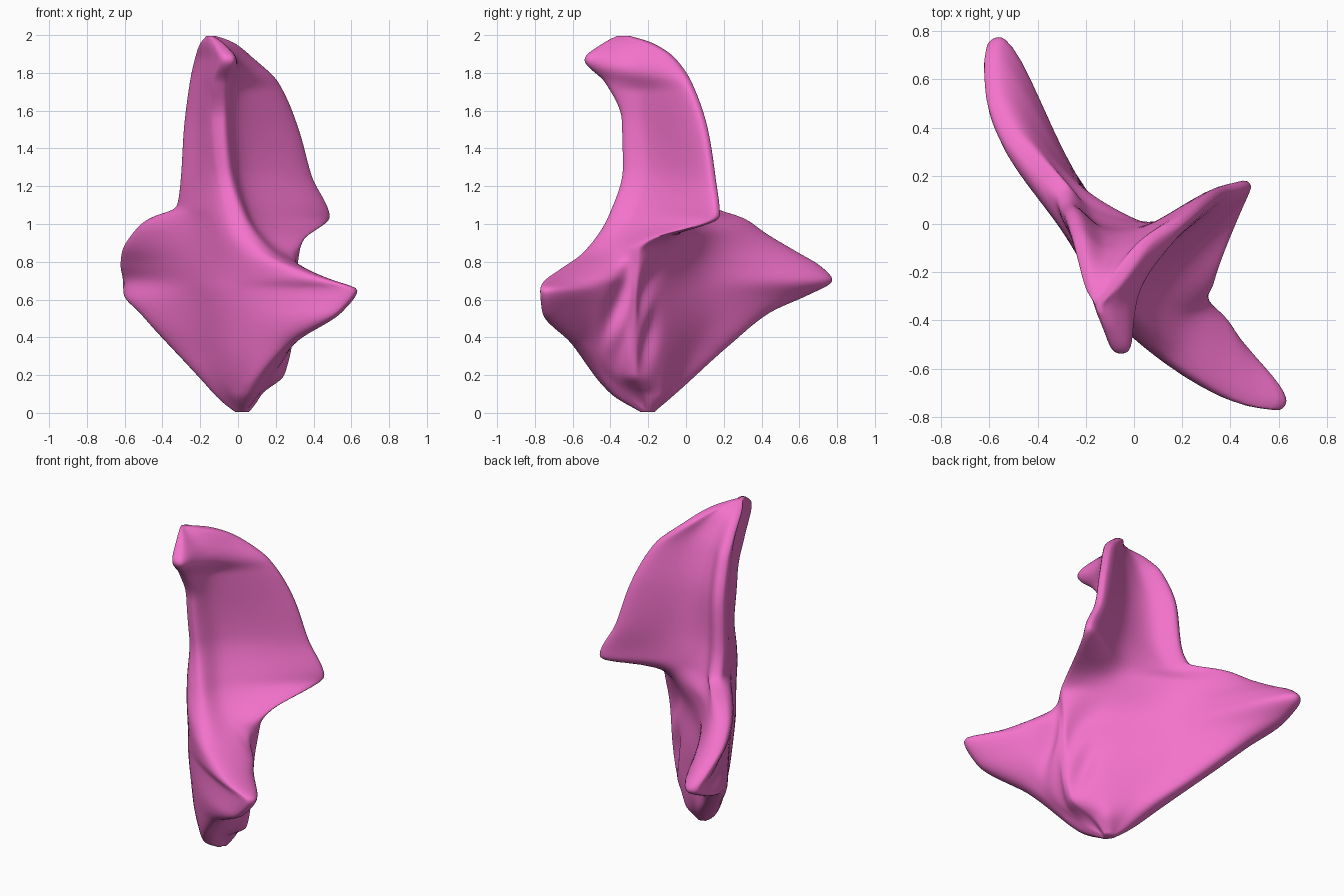
import bpy, bmesh, math
from mathutils import Vector

if "Cube" in bpy.data.objects:
    bpy.data.objects.remove(bpy.data.objects["Cube"])

# Rails: edge lines of the bone running bottom to top, as (z, x, y)
rear_edge = [(0, .0, -.18), (.04, -.05, -.14), (.17, -.16, 0), (.35, -.33, .2), (.53, -.49, .42),
             (.63, -.575, .64), (.7, -.575, .76), (.78, -.59, .69), (.85, -.585, .57), (.95, -.53, .4),
             (1.04, -.43, .27), (1.08, -.3, .14), (1.25, -.28, .07), (1.5, -.265, .05),
             (1.75, -.235, -.04), (1.87, -.215, -.14), (1.96, -.19, -.25), (2, -.16, -.32)]
outer_face = [(0, .0, -.21), (.1, -.06, -.24), (.35, -.2, -.11), (.6, -.25, -.08), (.87, -.265, -.08),
              (1.05, -.255, -.08), (1.25, -.22, -.12), (1.5, -.215, -.13), (1.75, -.2, -.19),
              (1.87, -.185, -.24), (1.96, -.175, -.31), (2, -.16, -.335)]
front_line = [(0, .01, -.22), (.1, .0, -.35), (.35, 0, -.44), (.66, 0, -.47), (.87, -.03, -.45),
              (1.05, -.1, -.36), (1.3, -.14, -.28), (1.5, -.15, -.29), (1.75, -.15, -.35),
              (1.87, -.13, -.42), (1.96, -.15, -.38), (2, -.155, -.35)]
rim = [(0, .03, -.23), (.1, .07, -.39), (.37, .28, -.59), (.53, .53, -.74), (.66, .62, -.75),
       (.69, .52, -.74), (.76, .33, -.65), (.85, .15, -.53), (1.05, 0, -.4), (1.3, -.08, -.325),
       (1.55, -.1, -.33), (1.75, -.09, -.42), (1.87, -.05, -.53), (1.96, -.1, -.43), (2, -.145, -.355)]
orbit_floor = [(0, .04, -.21), (.1, .11, -.32), (.35, .28, -.46), (.55, .38, -.45), (.7, .42, -.44),
               (.76, .36, -.42), (.87, .21, -.38), (1.05, .08, -.26), (1.3, .02, -.19), (1.7, -.01, -.24),
               (1.8, .03, -.26), (1.87, 0, -.31), (1.96, -.08, -.34), (2, -.14, -.34)]
inner_edge = [(0, .05, -.2), (.1, .12, -.23), (.2, .24, -.28), (.36, .28, -.28), (.86, .32, -.26),
              (.93, .35, -.15), (.98, .42, .04), (1.03, .475, .165), (1.25, .38, .14), (1.5, .31, .1),
              (1.75, .2, .015), (1.88, .06, -.07), (1.96, -.04, -.19), (2, -.135, -.32)]
back_hollow = [(0, .03, -.17), (.1, .1, -.13), (.35, .15, -.14), (.55, .14, -.14), (.75, .1, -.11),
               (1.05, .1, .01), (1.5, .02, -.02), (1.75, 0, -.07), (1.88, -.04, -.13),
               (1.96, -.09, -.2), (2, -.145, -.31)]
back_face = [(0, .01, -.17), (.1, .0, -.09), (.35, -.12, .05), (.55, -.19, .13), (.95, -.2, .14),
             (1.05, -.18, .07), (1.25, -.14, -.0), (1.5, -.13, -.02), (1.75, -.12, -.09),
             (1.87, -.12, -.15), (1.96, -.14, -.22), (2, -.15, -.315)]


def slope(k, i, c):
    """Overshoot-free slope of one rail coordinate"""
    if i in (0, len(k) - 1):
        j = min(i, len(k) - 2)
        return (k[j + 1][c] - k[j][c]) / (k[j + 1][0] - k[j][0])
    a = (k[i][c] - k[i - 1][c]) / (k[i][0] - k[i - 1][0])
    b = (k[i + 1][c] - k[i][c]) / (k[i + 1][0] - k[i][0])
    return 0 if a * b <= 0 else 2 * a * b / (a + b)


def rail(k, z):
    i = max(j for j in range(len(k) - 1) if k[j][0] <= z)
    h = k[i + 1][0] - k[i][0]
    t = (z - k[i][0]) / h
    return Vector([(2*t**3 - 3*t*t + 1) * k[i][c] + (t**3 - 2*t*t + t) * h * slope(k, i, c)
                   + (3*t*t - 2*t**3) * k[i + 1][c] + (t**3 - t*t) * h * slope(k, i + 1, c)
                   for c in (1, 2)])


def tip(prev, p, nxt, w):
    """Rounded end of an arm: two points across its axis"""
    a = p - (prev + nxt) / 2
    w = min(w, .2 * (nxt - prev).length)
    t = Vector((-a.y, a.x)).normalized() * w
    return [p - t, p + t]


def spline(p0, p1, p2, p3, u):
    """Centripetal Catmull-Rom"""
    t1 = math.sqrt((p1 - p0).length + 1e-5)
    t2 = t1 + math.sqrt((p2 - p1).length + 1e-5)
    t3 = t2 + math.sqrt((p3 - p2).length + 1e-5)
    t = t1 + (t2 - t1) * u
    a1 = p0.lerp(p1, t / t1)
    a2 = p1.lerp(p2, (t - t1) / (t2 - t1))
    a3 = p2.lerp(p3, (t - t2) / (t3 - t2))
    return a1.lerp(a2, t / t2).lerp(a2.lerp(a3, (t - t1) / (t3 - t1)), (t - t1) / (t2 - t1))


def section(z, steps=8):
    A, L, F, B, D, C, K, M = [rail(r, z) for r in (rear_edge, outer_face, front_line, rim, orbit_floor,
                                                   inner_edge, back_hollow, back_face)]
    p = tip(M, A, L, .04) + [L, F] + tip(F, B, D, .03) + [D] + tip(D, C, K, .022) + [K, M]
    n, ring = len(p), []
    for i in range(n):
        for s in range(steps):
            u = s / steps
            v = spline(p[i - 1], p[i], p[(i + 1) % n], p[(i + 2) % n], u)
            # Furrows on the rough joint face
            if i in (6, 8) and .15 < z < .88:
                fade = math.sin(math.pi * u) * math.sin(math.pi * (z - .15) / .73)
                d = fade * (.5 + .5 * math.sin(17 * z - 5 * u - i))
                v -= Vector((.05, 0) if i == 6 else (.03, .03)) * d
            ring.append((v.x, v.y, z))
    return ring


# Bone: skin the sections from bottom to top, denser near both ends
bm = bmesh.new()
N = 150
rings = []
for i in range(N + 1):
    t = i / N
    z = 2 * (.7 * t + .3 * (.5 - .5 * math.cos(math.pi * t)))
    rings.append([bm.verts.new(c) for c in section(min(z, 2))])
for a, b in zip(rings, rings[1:]):
    for j in range(len(a)):
        k = (j + 1) % len(a)
        bm.faces.new((a[j], a[k], b[k], b[j]))
bm.faces.new(rings[0][::-1])
bm.faces.new(rings[-1])
bmesh.ops.recalc_face_normals(bm, faces=bm.faces)
for f in bm.faces:
    f.smooth = True
mesh = bpy.data.meshes.new("cheek_bone")
bm.to_mesh(mesh)
bm.free()
bone = bpy.data.objects.new("cheek_bone", mesh)
bpy.context.collection.objects.link(bone)

# Soften the section lines
soft = bone.modifiers.new("soften", 'SMOOTH')
soft.factor = .5
soft.iterations = 6

pink = bpy.data.materials.new("pink")
pink.diffuse_color = (.9, .17, .6, 1)
pink.use_nodes = True
pink.node_tree.nodes["Principled BSDF"].inputs["Base Color"].default_value = pink.diffuse_color
mesh.materials.append(pink)
